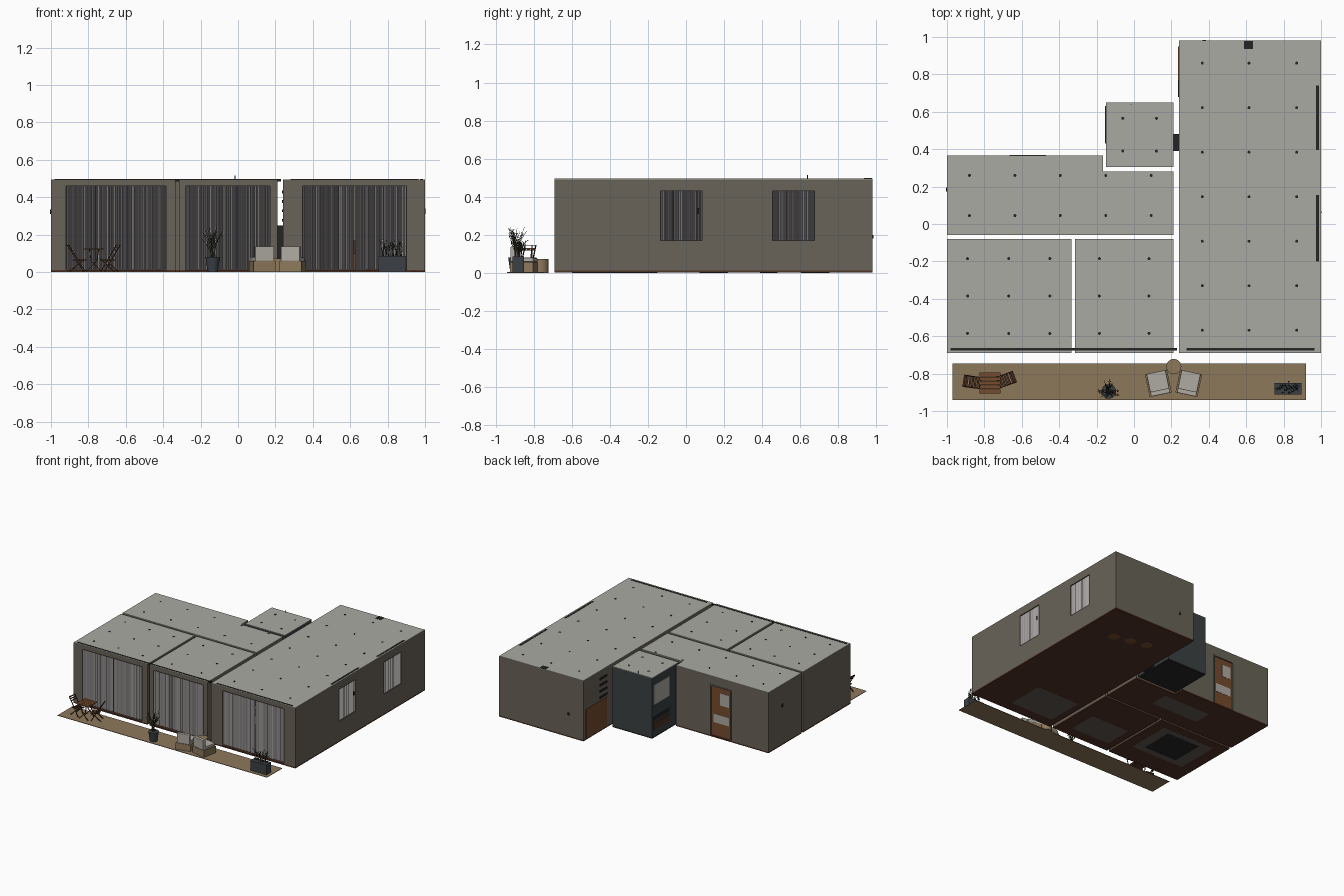
import bpy, bmesh, math, random
from mathutils import Vector, Matrix

if "Cube" in bpy.data.objects:
    bpy.data.objects.remove(bpy.data.objects["Cube"])
random.seed(4)

def mat(name, r, g, b):
    m = bpy.data.materials.new(name)
    m.diffuse_color = (r ** 2.2, g ** 2.2, b ** 2.2, 1)
    m.use_nodes = True
    m.node_tree.nodes["Principled BSDF"].inputs["Base Color"].default_value = m.diffuse_color
    return m

WALL = mat("plaster", .41, .39, .35)
SLATE = mat("slate", .24, .26, .26)
ROOF = mat("ceiling", .66, .66, .63)
FLOOR = mat("floor", .32, .21, .16)
RUG = mat("rug", .38, .35, .33)
DARK = mat("dark", .16, .16, .16)
POT = mat("pot", .24, .26, .28)
CLOTH = mat("curtain", .66, .64, .64)
CUSH = mat("cushion", .68, .66, .63)
TAN = mat("deck", .55, .47, .36)
WOOD = mat("wood", .46, .30, .19)
BROWN = mat("brown", .30, .21, .15)
LEAF = mat("leaf", .25, .26, .18)
H = .495

def finish(name, bm, m):
    me = bpy.data.meshes.new(name)
    bm.normal_update()
    bm.to_mesh(me); bm.free()
    ob = bpy.data.objects.new(name, me)
    bpy.context.collection.objects.link(ob)
    if m: me.materials.append(m)
    return ob

def boxes(name, spans, m, M=Matrix()):
    """One object from boxes given as (x0,x1,y0,y1,z0,z1)."""
    bm = bmesh.new()
    for x0, x1, y0, y1, z0, z1 in spans:
        T = Matrix.Translation(((x0+x1)/2, (y0+y1)/2, (z0+z1)/2)) @ Matrix.Diagonal((x1-x0, y1-y0, z1-z0, 1))
        bmesh.ops.create_cube(bm, size=1, matrix=M @ T)
    return finish(name, bm, m)

def discs(name, pts, r1, r2, z0, z1, m, seg=24):
    bm = bmesh.new()
    for x, y in pts:
        bmesh.ops.create_cone(bm, cap_ends=True, segments=seg, radius1=r1, radius2=r2, depth=z1-z0,
                              matrix=Matrix.Translation((x, y, (z0+z1)/2)))
    for f in bm.faces: f.smooth = len(f.verts) == 4
    return finish(name, bm, m)

def bars(name, segs, w, m, M=Matrix(), d=None):
    """Square bars between point pairs."""
    bm = bmesh.new()
    for a, b in segs:
        a, b = Vector(a), Vector(b)
        R = (b - a).to_track_quat('Z', 'Y').to_matrix().to_4x4()
        bmesh.ops.create_cube(bm, size=1, matrix=M @ Matrix.Translation((a+b)/2) @ R @
                              Matrix.Diagonal((w, d or w, (b-a).length, 1)))
    return finish(name, bm, m)

def slab(name, pts, z0, z1, m):
    bm = bmesh.new()
    f = bm.faces.new([bm.verts.new((x, y, z0)) for x, y in pts])
    up = bmesh.ops.extrude_face_region(bm, geom=[f])
    bmesh.ops.translate(bm, vec=(0, 0, z1-z0), verts=[v for v in up['geom'] if isinstance(v, bmesh.types.BMVert)])
    bmesh.ops.recalc_face_normals(bm, faces=bm.faces)
    return finish(name, bm, m)

def room(name, pts, holes, m, floor=FLOOR):
    """Walls along an outline; holes = {edge: [(from, to, z0, z1)]} measured along the edge."""
    bm = bmesh.new()
    for i, p in enumerate(pts):
        p, q = Vector(p), Vector(pts[(i+1) % len(pts)])
        L, d, hs = (q-p).length, (q-p).normalized(), holes.get(i, [])
        us = sorted({0, L, *[h[0] for h in hs], *[h[1] for h in hs]})
        zs = sorted({.012, H-.004, *[h[2] for h in hs], *[h[3] for h in hs]})
        for u0, u1 in zip(us, us[1:]):
            for z0, z1 in zip(zs, zs[1:]):
                if any(h[0] < (u0+u1)/2 < h[1] and h[2] < (z0+z1)/2 < h[3] for h in hs):
                    continue
                bm.faces.new([bm.verts.new((*(p + d*u), z)) for u, z in ((u0, z0), (u1, z0), (u1, z1), (u0, z1))])
    bmesh.ops.remove_doubles(bm, verts=bm.verts, dist=1e-5)
    ob = finish(name + "_walls", bm, m)
    s = ob.modifiers.new("thickness", 'SOLIDIFY'); s.thickness = .008; s.offset = -1
    slab(name + "_floor", pts, .001, .012, floor)
    slab(name + "_ceiling", pts, H-.004, H, ROOF)

def rect(x0, y0, x1, y1): return [(x0, y0), (x1, y0), (x1, y1), (x0, y1)]

# Rooms
room("great_room", rect(.24, -.69, 1, .98),
     {0: [(.105, .66, .012, .46)], 1: [(.555, .775, .17, .43), (1.145, 1.365, .17, .43)]}, WALL)
room("bedroom", rect(-1, -.69, -.335, -.08), {0: [(.08, .615, .012, .46)]}, WALL)
room("study", rect(-.315, -.69, .21, -.08), {0: [(.035, .485, .012, .46)]}, WALL)
room("hall", [(-1, -.06), (.21, -.06), (.21, .28), (-.165, .28), (-.165, .365), (-1, .365)],
     {4: [(.31, .495, .012, .42)]}, WALL)
room("bath", rect(-.15, .305, .21, .65), {}, SLATE, DARK)

# Ceiling spots
def grid(xs, ys): return [(x, y) for x in xs for y in ys]
rows = (-.185, -.385, -.585)
spots = (grid((.365, .615, .87), [.86 - .238*i for i in range(7)]) + grid((-.89, -.67, -.45), rows)
         + grid((-.185, .08), rows) + grid([-.88 + .243*i for i in range(5)], (.26, .045))
         + grid((-.06, .12), (.565, .39)))
discs("ceiling_spots", spots, .008, .008, H-.006, H+.002, DARK, 16)

# Curtain rails, roof vent and mast
boxes("curtain_rails", [(-.98, .23, -.677, -.664, H-.01, H+.002), (.28, .965, -.677, -.664, H-.01, H+.002),
                        (.973, .988, -.2, .155, H-.01, H+.002), (.973, .988, .395, .74, H-.01, H+.002)], DARK)
boxes("roof_vent", [(.587, .635, .935, .978, H-.03, H+.003)], DARK)
boxes("mast", [(-.018, -.014, .636, .64, .48, .515)], DARK)

# Pleated curtains with uneven folds
def curtain(name, a, b, z0, z1):
    a, b = Vector(a), Vector(b)
    d = (b-a).normalized(); n = Vector((-d.y, d.x))
    bm = bmesh.new(); prev = None; u = 0; side = 1
    L = (b-a).length
    while u < L:
        p = a + d*u + n*side*random.uniform(.003, .008)
        cur = [bm.verts.new((*p, z)) for z in (z0, z1)]
        if prev: bm.faces.new((prev[0], cur[0], cur[1], prev[1]))
        prev, side = cur, -side
        u += random.uniform(.002, .007)
    return finish(name, bm, CLOTH)
for i, (x0, x1) in enumerate([(-.98, -.345), (-.305, .2), (.26, .621), (.627, .98)]):
    curtain("front_curtain_%d" % i, (x0, -.67), (x1, -.67), .013, .485)
for i, (y0, y1) in enumerate([(-.2, .155), (.395, .74)]):
    curtain("side_curtain_%d" % i, (.98, y0), (.98, y1), .02, .485)

# Entrance door with frame and glazed panel
boxes("door_frame", [(-.665, -.655, .355, .368, .012, .425), (-.48, -.47, .355, .368, .012, .425),
                     (-.665, -.47, .355, .368, .415, .425)], WALL)
boxes("door_leaf", [(-.655, -.48, .35, .357, .012, .415)], WOOD)
boxes("door_panels", [(-.64, -.56, .357, .359, .27, .37), (-.64, -.5, .357, .359, .12, .19)], CUSH)
# Bath side fittings, passage and wall fittings
boxes("mirror", [(-.153, -.149, .43, .63, .27, .43)], CUSH)
boxes("vanity", [(-.154, -.149, .43, .63, .06, .12)], BROWN)
boxes("vanity_top", [(-.154, -.149, .43, .63, .14, .17)], DARK)
boxes("passage_block", [(.21, .24, .39, .48, .0, .25)], DARK)
boxes("side_cabinet", [(.235, .24, .68, .95, .02, .25)], WOOD)
boxes("side_shelf", [(.234, .24, .68, .77, .27 + .05*i, .285 + .05*i) for i in range(4)], DARK)
boxes("wall_sockets", [(-1.004, -1, .175, .195, .31, .335), (.365, .385, .98, .984, .18, .2),
                       (.998, 1.002, .06, .068, .31, .34)], DARK)

# Rugs, visible from underneath, and simple furniture
boxes("rugs", [(.3, .69, -.6, -.29, 0, .014), (-.55, -.12, .07, .22, 0, .014),
               (-.9, -.42, -.52, -.15, 0, .014), (-.25, .1, -.6, -.36, 0, .014)], RUG)
boxes("bed", [(-.8, -.5, -.47, -.2, -.0005, .09), (-.8, -.5, -.2, -.18, .012, .2)], DARK)
discs("stools", [(.74, .65), (.605, .68), (.47, .71)], .045, .045, 0, .1, WOOD)
boxes("kitchen_counter", [(.26, .95, .87, .965, .012, .17)], BROWN)
boxes("sofa", [(.32, .42, -.55, -.2, .014, .08), (.3, .33, -.55, -.2, .014, .14)], CUSH)

# Deck
boxes("deck", [(-.97, .92, -.94, -.745, 0, .004)], TAN)

# Slatted folding table
boxes("table_top", [(-.825, -.715, y, y+.02, .12, .127) for y in (-.905, -.8825, -.86, -.8375, -.815)], WOOD)
bars("table_legs", [s for y in (-.89, -.81) for s in
     (((-.81, y, .004), (-.755, y, .06)), ((-.755, y, .06), (-.745, y, .12)),
      ((-.73, y, .004), (-.785, y, .06)), ((-.785, y, .06), (-.795, y, .12)))], .005, BROWN)

# Folding chairs, facing +x in their own frame
def folding_chair(name, x, y, ang):
    M = Matrix.Translation((x, y, 0)) @ Matrix.Rotation(math.radians(ang), 4, 'Z')
    bars(name + "_frame", [s for v in (-.03, .03) for s in
         (((.04, v, .004), (-.048, v, .145)), ((-.035, v, .004), (.035, v, .065)))], .005, BROWN, M)
    boxes(name + "_seat", [(-.02 + .014*i, -.009 + .014*i, -.031, .031, .062, .067) for i in range(5)], BROWN, M)
    bars(name + "_back", [((-.03 - .0085*i, -.033, .116 + .0135*i), (-.03 - .0085*i, .033, .116 + .0135*i))
                          for i in range(3)], .009, BROWN, M, .004)
folding_chair("left_chair", -.862, -.845, -8)
folding_chair("right_chair", -.685, -.833, 200)

# Lounge chairs, backs toward the front
for name, x, a in (("left_lounge", .13, 12), ("right_lounge", .293, -12)):
    M = Matrix.Translation((x, -.852, 0)) @ Matrix.Rotation(math.radians(a), 4, 'Z')
    boxes(name + "_base", [(-.06, .06, -.062, .062, .004, .058)], TAN, M)
    c = boxes(name + "_cushions", [(-.052, .052, -.04, .062, .058, .08), (-.052, .052, -.062, -.036, .058, .138)], CUSH, M)
    b = c.modifiers.new("soft", 'BEVEL'); b.width = .004; b.segments = 2
discs("side_table", [(.213, -.762)], .04, .04, 0, .072, TAN, 32)

# Planters
discs("round_pot", [(-.135, -.895)], .028, .039, .004, .08, POT, 20)
boxes("long_planter", [(.75, .895, -.912, -.85, .004, .085)], POT)

def plant(name, n, base, spread, z0, h, leaf):
    """Curved tapering stems with small diamond leaves."""
    cu = bpy.data.curves.new(name + "_stems", 'CURVE')
    cu.dimensions = '3D'; cu.bevel_depth = .0011; cu.bevel_resolution = 0
    bm = bmesh.new()
    for _ in range(n):
        p = Vector(base()); a = random.uniform(0, 2*math.pi); r = spread*random.uniform(.2, 1)
        tip = Vector((math.cos(a)*r, math.sin(a)*r, h*random.uniform(.55, 1)))
        pts = [p + Vector((tip.x*t*t, tip.y*t*t, tip.z*t)) + Vector((0, 0, z0)) for t in (0, .35, .7, 1)]
        sp = cu.splines.new('POLY'); sp.points.add(3)
        for q, w in zip(sp.points, pts): q.co = (*w, 1)
        for _ in range(4):
            c = pts[2].lerp(pts[3], random.uniform(-.8, 1))
            u = Vector([random.uniform(-1, 1) for _ in range(3)]).normalized()
            v = u.orthogonal().normalized()
            bm.faces.new([bm.verts.new(c + o*leaf) for o in (u*0, u*.5+v*.3, u, u*.5-v*.3)])
    ob = bpy.data.objects.new(name + "_stems", cu)
    bpy.context.collection.objects.link(ob); cu.materials.append(LEAF)
    finish(name + "_leaves", bm, LEAF)
plant("shrub", 26, lambda: (-.135 + random.uniform(-.012, .012), -.895 + random.uniform(-.012, .012), 0),
      .065, .078, .17, .012)
plant("grass", 40, lambda: (random.uniform(.765, .88), random.uniform(-.9, -.862), 0), .03, .083, .1, .008)
